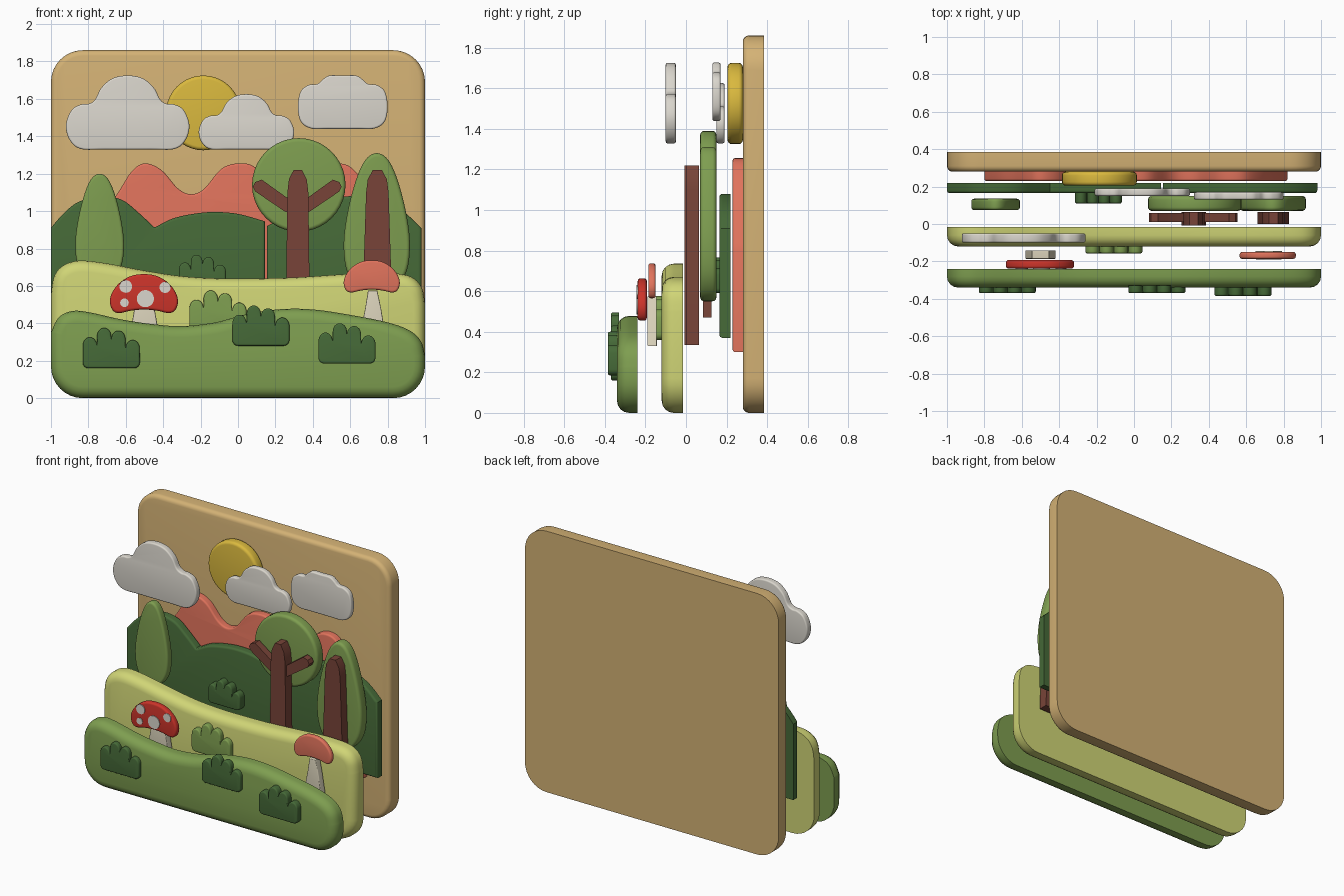
import bpy, bmesh, math
from mathutils import Vector

if "Cube" in bpy.data.objects:
    bpy.data.objects.remove(bpy.data.objects["Cube"])


def mat(name, r, g, b):
    m = bpy.data.materials.new(name)
    lin = [((c / 255 + 0.055) / 1.055) ** 2.4 for c in (r, g, b)]
    m.diffuse_color = (*lin, 1)
    m.use_nodes = True
    m.node_tree.nodes["Principled BSDF"].inputs["Base Color"].default_value = m.diffuse_color
    return m


TAN = mat("tan", 212, 178, 117)
YELLOW = mat("sun yellow", 218, 185, 62)
WHITE = mat("cloud white", 218, 214, 205)
CORAL = mat("coral", 224, 115, 92)
DARK = mat("dark green", 70, 106, 56)
GREEN = mat("leaf green", 126, 158, 80)
LIME = mat("lime green", 208, 213, 118)
BROWN = mat("bark brown", 120, 68, 56)
RED = mat("mushroom red", 204, 52, 42)
CREAM = mat("stem cream", 222, 214, 190)


# ---- outline helpers, all in (x, z) ----
def spline(pts, closed=True, n=5):
    """Smooth curve through the points."""
    p = [Vector(q) for q in pts]
    k, out = len(p), []
    for i in range(k if closed else k - 1):
        if closed:
            a, b, c, d = (p[(i + j) % k] for j in (-1, 0, 1, 2))
        else:
            a, b, c, d = p[max(i - 1, 0)], p[i], p[i + 1], p[min(i + 2, k - 1)]
        for s in range(n):
            t = s / n
            out.append(0.5 * (2 * b + (c - a) * t + (2 * a - 5 * b + 4 * c - d) * t * t
                              + (3 * b - a - 3 * c + d) * t ** 3))
    if not closed:
        out.append(p[-1])
    return out


def arc(cx, cz, r, a0, a1, n=8):
    return [(cx + r * math.cos(math.radians(a0 + (a1 - a0) * i / n)),
             cz + r * math.sin(math.radians(a0 + (a1 - a0) * i / n))) for i in range(n + 1)]


def circle(cx, cz, r, n=40):
    return arc(cx, cz, r, 0, 360, n)[:-1]


def mirrored(half, cx, cz, sx=1, sz=1):
    """Symmetric closed outline from a right half, listed top to bottom."""
    left = [(-x, z) for x, z in reversed(half) if x > 0]
    return spline([(cx + x * sx, cz + z * sz) for x, z in half + left])


def plate(name, pts, y0, y1, material, bevel=0.0, both=False):
    """Extrude an outline from y1 (back) to y0 (front) with a rounded front rim."""
    p = [Vector(q) for q in pts]
    k = len(p)
    if sum(p[i].cross(p[(i + 1) % k]) for i in range(k)) < 0:
        p.reverse()
    norms = []
    for i in range(k):
        d0, d1 = (p[i] - p[i - 1]).normalized(), (p[(i + 1) % k] - p[i]).normalized()
        m = Vector((-d0.y - d1.y, d0.x + d1.x)).normalized()
        norms.append(m / max(m.dot(Vector((-d0.y, d0.x))), 0.6))
    rim = [(0, y0)]
    if bevel:
        steps = [math.radians(22.5 * s) for s in range(5)]
        rim = [(bevel * (1 - math.cos(a)), y0 + bevel * (1 - math.sin(a))) for a in steps]
    back = [(o, y1 + y0 - y) for o, y in reversed(rim)] if both else [(0, y1)]
    bm = bmesh.new()
    rings = [[bm.verts.new((q.x + m.x * o, y, q.y + m.y * o)) for q, m in zip(p, norms)]
             for o, y in back + rim]
    for a, b in zip(rings, rings[1:]):
        for i in range(k):
            j = (i + 1) % k
            bm.faces.new((a[i], a[j], b[j], b[i]))
    bm.faces.new(rings[0][::-1])
    bm.faces.new(rings[-1])
    me = bpy.data.meshes.new(name)
    bm.to_mesh(me)
    bm.free()
    me.materials.append(material)
    me.shade_smooth()
    me.set_sharp_from_angle(angle=math.radians(35))
    ob = bpy.data.objects.new(name, me)
    bpy.context.collection.objects.link(ob)
    return ob


# ---- backboard ----
R = 0.17
low_corners = arc(-1 + R, R, R, 180, 270) + arc(1 - R, R, R, 270, 360)
plate("backboard", low_corners + arc(1 - R, 1.86 - R, R, 0, 90) + arc(-1 + R, 1.86 - R, R, 90, 180),
      0.28, 0.385, TAN, 0.03)

# ---- sky ----
plate("sun", circle(-0.185, 1.525, 0.2), 0.205, 0.28, YELLOW, 0.02, True)
puffy = [(0, .395), (.08, .38), (.14, .33), (.175, .265), (.21, .243), (.25, .24), (.30, .21),
         (.33, .13), (.31, .05), (.25, .002), (.12, 0)]
flat = [(0, .285), (.07, .285), (.105, .265), (.135, .24), (.18, .235), (.225, .20),
        (.24, .12), (.225, .04), (.17, .002), (.08, 0)]
plate("cloud_left", mirrored(puffy, -0.59, 1.33), -0.1, -0.05, WHITE, 0.01, True)
plate("cloud_middle", mirrored(puffy, 0.045, 1.33, .773, .747), 0.15, 0.19, WHITE, 0.01, True)
plate("cloud_right", mirrored(flat, 0.56, 1.44), 0.13, 0.17, WHITE, 0.01, True)

# ---- mountains and far hills ----
ridge = spline([(-.8, .8), (-.72, .98), (-.64, 1.1), (-.57, 1.21), (-.5, 1.255), (-.41, 1.22),
                (-.32, 1.12), (-.25, 1.09), (-.18, 1.12), (-.09, 1.225), (0, 1.255), (.09, 1.235),
                (.19, 1.12), (.27, 1.09), (.35, 1.12), (.44, 1.22), (.53, 1.255), (.62, 1.22),
                (.73, 1.06), (.82, .8)], False)
plate("mountains", [(.82, .3), (-.8, .3)][::-1] + ridge[::-1], 0.23, 0.285, CORAL, 0.012)
far_left = spline([(-1, .91), (-.93, .99), (-.85, 1.05), (-.73, 1.08), (-.62, 1.06),
                   (-.53, .99), (-.45, .915)], False)
far_mid = spline([(-.44, .915), (-.35, .96), (-.24, .985), (-.13, .995), (0, .985), (.145, .945)], False)
far_right = spline([(.155, .92), (.3, .99), (.45, 1.05), (.6, 1.08), (.75, 1.06), (.88, 1.0), (.98, .91)], False)
plate("far_hills_left", [(.145, .37), (-1, .37)] + far_left + far_mid, 0.165, 0.22, DARK, 0.015)
plate("far_hill_right", [(.98, .37), (.155, .37)] + far_right, 0.165, 0.22, DARK, 0.015)

# ---- trees ----
leaf = [(0, .76), (.06, .725), (.11, .62), (.155, .45), (.177, .28), (.16, .13), (.095, .03), (0, 0)]
plate("left_tree_leaves", mirrored(leaf, -0.74, 0.61, .735, .776), 0.075, 0.135, GREEN, 0.015, True)
plate("left_tree_trunk", [(-.78, .47), (-.70, .47), (-.72, .8), (-.76, .8)], 0.085, 0.125, BROWN)
plate("round_tree_leaves", circle(0.325, 1.14, 0.25), 0.07, 0.15, GREEN, 0.02, True)
plate("right_tree_leaves", mirrored(leaf, 0.742, 0.55), 0.07, 0.15, GREEN, 0.02, True)


def trunk(name, cx, w_low, w_top, y0):
    plate(name, [(cx - w_low, .335), (cx + w_low, .335), (cx + w_top, 1.1), (cx + w_top * .85, 1.17),
                 (cx + w_top * .4, 1.22), (cx - w_top * .4, 1.22), (cx - w_top * .85, 1.17),
                 (cx - w_top, 1.1)], y0, 0.065, BROWN)


trunk("round_tree_trunk", 0.32, 0.066, 0.056, -0.008)
trunk("right_tree_trunk", 0.745, 0.085, 0.06, 0.0)
for side, s in (("left", -1), ("right", 1)):
    plate("branch_" + side, [(.317 + s * x, z) for x, z in
          ((0, .97), (.07, 1.0), (.225, 1.105), (.237, 1.13), (.225, 1.155), (.19, 1.168),
           (.06, 1.075), (0, 1.05))], 0.01, 0.06, BROWN)

# ---- near hills, sharing the rounded bottom corners ----
lime_top = [(1, .5), (.985, .585), (.94, .64), (.86, .665), (.7, .67), (.5, .658), (.3, .645), (.1, .64),
            (-.1, .64), (-.3, .652), (-.5, .682), (-.7, .72), (-.85, .735), (-.94, .705), (-.985, .645), (-1, .55)]
front_top = [(1, .22), (.98, .3), (.92, .36), (.8, .405), (.6, .445), (.4, .474), (.22, .475), (.03, .445),
             (-.12, .405), (-.3, .385), (-.45, .395), (-.62, .42), (-.8, .46), (-.89, .465), (-.96, .43), (-1, .35)]
plate("middle_hill", low_corners + spline(lime_top, False), -0.12, -0.015, LIME, 0.06)
plate("front_hill", low_corners + spline(front_top, False), -0.34, -0.24, GREEN, 0.06)

# ---- mushrooms ----
cap = [(0, .2), (.07, .19), (.13, .155), (.17, .105), (.182, .055), (.165, .012), (.13, 0), (.07, .012), (0, .018)]
plate("red_mushroom_cap", mirrored(cap, -0.503, 0.455, 1, 1.04), -0.238, -0.193, RED, 0.014, True)
plate("coral_mushroom_cap", mirrored(cap, 0.715, 0.565, .824, .86), -0.186, -0.15, CORAL, 0.012, True)
plate("red_mushroom_stem", [(-.58, .33), (-.42, .33), (-.455, .53), (-.545, .53)], -0.187, -0.142, CREAM, 0.006)
plate("coral_mushroom_stem", [(.65, .33), (.79, .33), (.765, .48), (.745, .575), (.695, .575), (.68, .48)],
      -0.19, -0.145, CREAM, 0.006)
for i, (x, z, r) in enumerate([(-.495, .532, .046), (-.6, .597, .034), (-.39, .592, .03), (-.607, .51, .023)]):
    plate(f"cap_spot_{i + 1}", circle(x, z, r, 20), -0.243, -0.2375, WHITE)


# ---- bushes: four leafy bumps on a rounded base ----
def bush(name, x, z, y0, y1, material, s=1.0):
    r = 0.038
    pts = arc(.03, .03, .03, 180, 270, 4) + arc(.275, .03, .03, 270, 360, 4)
    for i, top in reversed(list(enumerate((.165, .215, .2, .15)))):
        pts += [(px, top - .045 + (pz - top) * 1.2) for px, pz in arc(r + i * .0763, top, r, 8, 172, 9)]
    plate(name, [(x + px * s, z + pz * s) for px, pz in pts], y0, y1, material, 0.01)


bush("bush_front_left", -0.83, 0.16, -0.37, -0.33, DARK)
bush("bush_front_middle", -0.03, 0.28, -0.37, -0.33, DARK)
bush("bush_front_right", 0.43, 0.185, -0.385, -0.335, DARK)
bush("bush_middle_hill", -0.26, 0.36, -0.157, -0.118, GREEN)
bush("bush_far_hill", -0.315, 0.59, 0.11, 0.168, DARK, 0.82)
